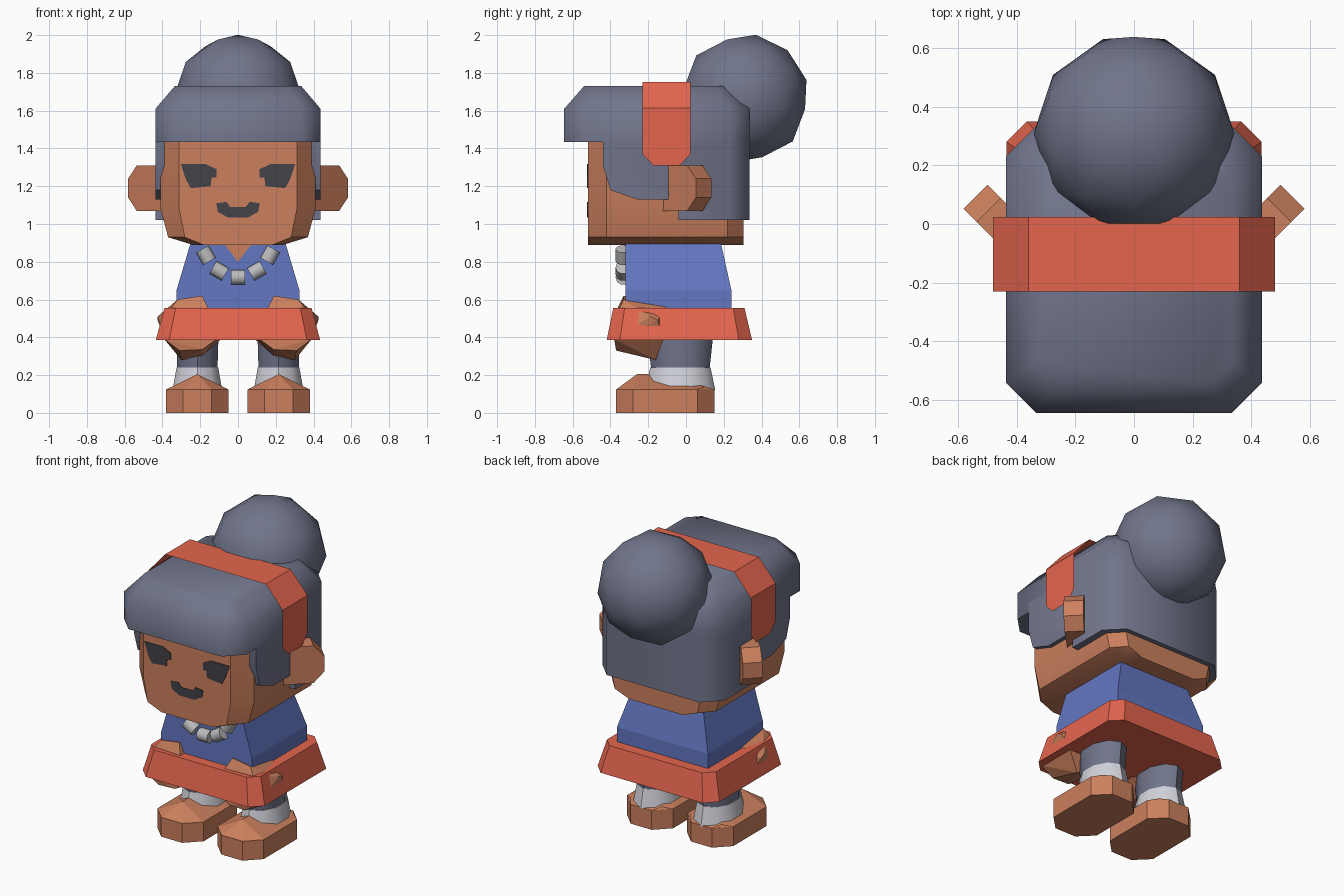
import bpy, bmesh, math
from mathutils import Matrix, Vector

if "Cube" in bpy.data.objects:
    bpy.data.objects.remove(bpy.data.objects["Cube"])


def material(name, r, g, b):
    m = bpy.data.materials.new(name)
    m.diffuse_color = (r, g, b, 1)
    m.use_nodes = True
    m.node_tree.nodes["Principled BSDF"].inputs["Base Color"].default_value = m.diffuse_color
    return m


SKIN = material("skin brown", .60, .215, .11)
HAIR = material("slate grey", .165, .178, .258)
RED = material("coral red", .78, .13, .077)
BLUE = material("jacket blue", .125, .185, .54)
WHITE = material("sock white", .64, .64, .70)
DARK = material("face dark", .055, .055, .065)
BEAD = material("bead grey", .50, .50, .51)


def finish(bm, name, mat, smooth=None, recalc=True):
    if recalc:
        bmesh.ops.recalc_face_normals(bm, faces=bm.faces)
    me = bpy.data.meshes.new(name)
    bm.to_mesh(me)
    bm.free()
    me.materials.append(mat)
    ob = bpy.data.objects.new(name, me)
    bpy.context.collection.objects.link(ob)
    if smooth:
        bpy.ops.object.select_all(action='DESELECT')
        ob.select_set(True)
        bpy.context.view_layer.objects.active = ob
        bpy.ops.object.shade_smooth_by_angle(angle=math.radians(smooth))
    return ob


def loft(name, loops, mat, smooth=None):
    """Solid through matching closed loops, capped at both ends."""
    bm = bmesh.new()
    rows = [[bm.verts.new(p) for p in lp] for lp in loops]
    n = len(rows[0])
    for a, b in zip(rows, rows[1:]):
        for i in range(n):
            j = (i + 1) % n
            bm.faces.new((a[i], a[j], b[j], b[i]))
    bm.faces.new(rows[0])
    bm.faces.new(rows[-1])
    return finish(bm, name, mat, smooth)


def hull(name, pts, mat):
    bm = bmesh.new()
    vs = [bm.verts.new(p) for p in pts]
    res = bmesh.ops.convex_hull(bm, input=vs)
    inner = {g for g in res["geom_interior"] if isinstance(g, bmesh.types.BMVert)}
    bmesh.ops.delete(bm, geom=list(inner), context='VERTS')
    return finish(bm, name, mat)


def octo(x0, x1, y0, y1, c, z):
    """Rectangle with chamfered corners at height z."""
    return [(x0 + c, y0, z), (x1 - c, y0, z), (x1, y0 + c, z), (x1, y1 - c, z),
            (x1 - c, y1, z), (x0 + c, y1, z), (x0, y1 - c, z), (x0, y0 + c, z)]


def ring(cx, cy, rx, ry, z, n=10):
    return [(cx + rx * math.cos(2 * math.pi * (i + .5) / n),
             cy + ry * math.sin(2 * math.pi * (i + .5) / n), z) for i in range(n)]


def plate(name, outline, y, mat):
    """Thin painted detail facing the front."""
    return loft(name, [[(x, yy, z) for x, z in outline] for yy in (y - .004, y + .003)], mat)


# Head: cross-section run front to back with narrowed ends
half = [(.15, .89), (.24, .89), (.37, .93), (.41, 1.08), (.41, 1.55)]
section = half + [(-x, z) for x, z in reversed(half)]
loft("head", [[(x * k, y, z) for x, z in section]
              for y, k in ((-.52, .76), (-.42, 1), (.22, 1), (.305, .80))], SKIN, 35)

# Hair cap with chamfered fringe
loft("hair_cap", [octo(-.437, .437, -.645, .335, .105, 1.435),
                  octo(-.437, .437, -.645, .335, .105, 1.61),
                  octo(-.335, .335, -.54, .225, .07, 1.73)], HAIR, 50)

# Hair sides and back, cut from a side profile
side = [(-.44, 1.50), (-.44, 1.31), (-.40, 1.18), (-.26, 1.13), (-.04, 1.13),
        (-.04, 1.02), (.335, 1.02), (.335, 1.50)]
bm = bmesh.new()
f = bm.faces.new([bm.verts.new((-.437, y, z)) for y, z in side])
ext = bmesh.ops.extrude_face_region(bm, geom=[f])
bmesh.ops.translate(bm, vec=(.874, 0, 0),
                    verts=[v for v in ext["geom"] if isinstance(v, bmesh.types.BMVert)])
corners = [e for e in bm.edges if all(v.co.y > .33 for v in e.verts)
           and abs(e.verts[0].co.x - e.verts[1].co.x) < .01]
bmesh.ops.bevel(bm, geom=corners, offset=.105, segments=1, affect='EDGES')
finish(bm, "hair_sides", HAIR, 50)

# Hair bun
bm = bmesh.new()
bmesh.ops.create_icosphere(bm, subdivisions=2, radius=.342)
bmesh.ops.transform(bm, verts=bm.verts, matrix=Matrix.Translation((0, .31, 1.665))
                    @ Matrix.Rotation(math.radians(-10), 4, 'X')
                    @ Matrix.Rotation(math.radians(90), 4, 'Z'))
finish(bm, "hair_bun", HAIR, 60)

# Headband: open strip over the head with tapered ends
rows = [(-.48, 1.31, .07), (-.48, 1.37, .127), (-.48, 1.615, .127), (-.36, 1.752, .127),
        (.36, 1.752, .127), (.48, 1.615, .127), (.48, 1.37, .127), (.48, 1.31, .07)]
bm = bmesh.new()
pairs = [(bm.verts.new((x, -.103 - w, z)), bm.verts.new((x, -.103 + w, z))) for x, z, w in rows]
for (a, b), (c, d) in zip(pairs, pairs[1:]):
    bm.faces.new((a, c, d, b))
finish(bm, "headband", RED, recalc=False)

# Torso
def rect(x, y0, y1, z):
    return [(-x, y0, z), (x, y0, z), (x, y1, z), (-x, y1, z)]

loft("jacket", [rect(.325, -.32, .24, .50), rect(.325, -.32, .24, .65),
                rect(.245, -.32, .18, .92)], BLUE)
plate("neckline", [(-.085, .91), (.085, .91), (0, .80)], -.322, SKIN)

# Skirt
loft("skirt", [octo(-.435, .435, -.42, .35, .07, .385),
               octo(-.39, .39, -.385, .31, .06, .555)], RED)

# Necklace beads
for i, (x, z, tilt) in enumerate([(-.17, .835, 60), (-.10, .752, 30), (0, .718, 0),
                                  (.10, .752, -30), (.17, .835, -60)]):
    bm = bmesh.new()
    bmesh.ops.create_cone(bm, cap_ends=True, segments=10, radius1=.04, radius2=.04, depth=.075)
    bmesh.ops.transform(bm, verts=bm.verts, matrix=Matrix.Translation((x, -.333, z))
                        @ Matrix.Rotation(math.radians(tilt), 4, 'Y')
                        @ Matrix.Rotation(math.radians(90), 4, 'Y'))
    finish(bm, f"necklace_bead_{i + 1}", BEAD, 45)

# Mouth
lip = [(.04, 1.09), (.062, 1.117), (.115, 1.11), (.107, 1.065), (.055, 1.035)]
plate("mouth", lip + [(-x, z) for x, z in reversed(lip)], -.52, DARK)

eye = [(.115, 1.245), (.115, 1.29), (.17, 1.317), (.303, 1.317), (.275, 1.235),
       (.25, 1.19), (.145, 1.20), (.14, 1.245)]
ear = [(-.06, 1.07), (.15, 1.07), (.215, 1.14), (.215, 1.24), (.15, 1.31), (-.06, 1.31)]
hand = [(.19, -.33, .62), (.32, -.33, .60), (.31, -.10, .57), (.19, -.10, .57),
        (.16, -.36, .56), (.35, -.35, .56), (.425, -.19, .51), (.425, -.15, .49),
        (.10, -.36, .40), (.39, -.38, .39), (.39, -.12, .39), (.09, -.12, .39),
        (.30, -.16, .28), (.19, -.16, .30), (.31, -.37, .33), (.19, -.37, .335)]

for s, label in ((-1, "left"), (1, "right")):
    plate(f"{label}_eye", [(s * x, z) for x, z in eye], -.52, DARK)

    # Ear: plate swept out and back at 45 degrees
    d = math.sqrt(.5)
    loft(f"{label}_ear", [[(s * (ox + u * d), oy + u * d, z) for u, z in ear]
                          for ox, oy in ((.43, -.10), (.348, -.018))], SKIN)

    # Hand tucked in the skirt
    hull(f"{label}_hand", [(s * x, y, z) for x, y, z in hand], SKIN)

    # Leg and sock
    cx = s * .215
    loft(f"{label}_leg", [ring(cx, -.03, .112, .155, .235), ring(cx, -.03, .118, .175, .42)],
         HAIR, 45)
    loft(f"{label}_sock", [ring(cx, -.03, .138, .185, .12), ring(cx, -.03, .116, .16, .24)],
         WHITE, 45)

    # Shoe: flat block with a ridge over the toe
    x0, x1 = sorted((s * .05, s * .38))
    loft(f"{label}_shoe", [octo(x0, x1, -.37, .15, .09, 0),
                           octo(x0, x1, -.37, .15, .09, .125)], SKIN)
    hull(f"{label}_shoe_top", octo(x0, x1, -.37, .15, .09, .124)
         + [(cx, -.26, .205), (cx, -.19, .205), (cx - .11, .10, .14), (cx + .11, .10, .14)], SKIN)
